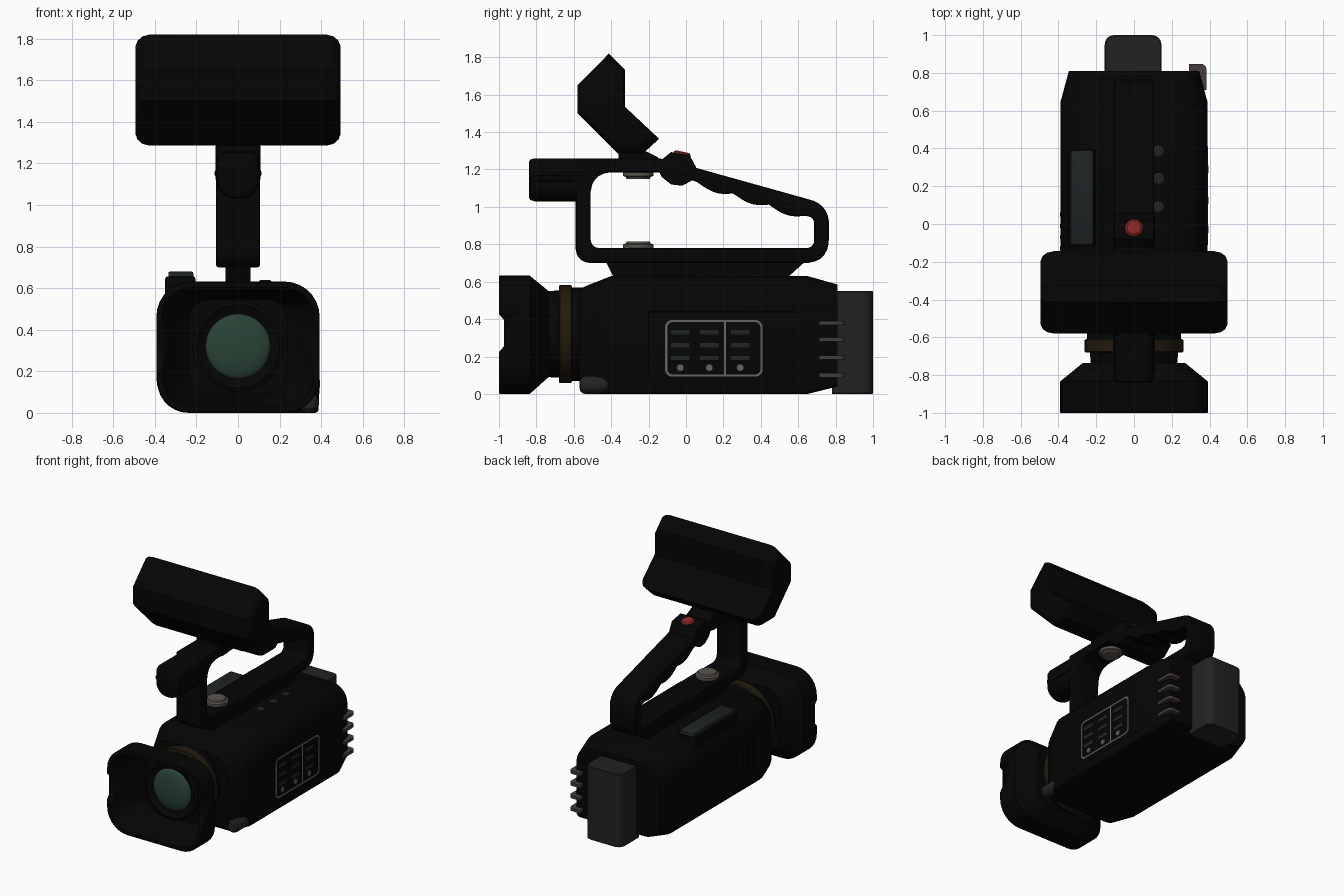
import bpy, bmesh
from math import sin, cos, pi, radians
from mathutils import Vector

if "Cube" in bpy.data.objects:
    bpy.data.objects.remove(bpy.data.objects["Cube"])


def material(name, *rgb):
    m = bpy.data.materials.new(name)
    m.diffuse_color = (*rgb, 1)
    m.use_nodes = True
    m.node_tree.nodes["Principled BSDF"].inputs["Base Color"].default_value = m.diffuse_color
    return m


BLACK = material("black", .0015, .0015, .0015)
DARK = material("dark_grey", .016, .016, .016)
SLATE = material("slate", .014, .018, .019)
GLASS = material("glass", .022, .055, .036)
RED = material("red", .25, .02, .02)
GOLD = material("gold", .016, .011, .004)
LINE = material("light_grey", .13, .13, .13)
METAL = material("metal", .10, .088, .075)
HOOK = material("hook_grey", .06, .046, .046)


def finish(ob, mat):
    ob.data.materials.append(mat)
    bpy.ops.object.select_all(action='DESELECT')
    ob.select_set(True)
    bpy.context.view_layer.objects.active = ob
    bpy.ops.object.shade_smooth_by_angle(angle=radians(32))
    return ob


def loft(name, rings, mat):
    """Skin a row of equal-length rings and cap both ends."""
    bm = bmesh.new()
    rows = [[bm.verts.new(p) for p in r] for r in rings]
    for a, b in zip(rows, rows[1:]):
        for i in range(len(a)):
            j = (i + 1) % len(a)
            bm.faces.new((a[i], a[j], b[j], b[i]))
    bm.faces.new(rows[0][::-1])
    bm.faces.new(rows[-1])
    bmesh.ops.recalc_face_normals(bm, faces=bm.faces)
    me = bpy.data.meshes.new(name)
    bm.to_mesh(me)
    bm.free()
    ob = bpy.data.objects.new(name, me)
    bpy.context.collection.objects.link(ob)
    return finish(ob, mat)


def rrect(a0, a1, b0, b1, radii, n=7):
    """Rounded rectangle; radii in order low-left, low-right, top-right, top-left."""
    if not isinstance(radii, tuple):
        radii = (radii,) * 4
    pts = []
    for k, r in enumerate(radii):
        ca = a0 + r if k in (0, 3) else a1 - r
        cb = b0 + r if k < 2 else b1 - r
        for i in range(n + 1):
            t = pi + k * pi / 2 + i * pi / 2 / n
            pts.append((ca + r * cos(t), cb + r * sin(t)))
    return pts


def section(y, w, z0, z1, r):
    return [(a, y, b) for a, b in rrect(-w, w, z0, z1, r)]


def lathe(name, origin, axis, prof, mat, n=32):
    q = Vector(axis).to_track_quat('Z', 'Y')
    return loft(name, [[Vector(origin) + q @ Vector((r * cos(2 * pi * i / n), r * sin(2 * pi * i / n), h))
                        for i in range(n)] for r, h in prof], mat)


def box(name, lo, hi, mat, r=.01):
    """Box with softened edges."""
    (x0, y0, z0), (x1, y1, z1) = lo, hi
    rings = [[(x, y, z) for x, y in rrect(x0 + d, x1 - d, y0 + d, y1 - d, max(r - d, .001), 4)]
             for z, d in ((z0, r * .7), (z0 + r * .3, r * .2), (z0 + r, 0),
                          (z1 - r, 0), (z1 - r * .3, r * .2), (z1, r * .7))]
    return loft(name, rings, mat)


def fillet(pts, n=7):
    """Round polygon corners given as (y, z, radius)."""
    out = []
    for i, (a, b, r) in enumerate(pts):
        p = Vector((a, b))
        if r == 0:
            out.append(p)
            continue
        u = (Vector(pts[i - 1][:2]) - p).normalized()
        v = (Vector(pts[(i + 1) % len(pts)][:2]) - p).normalized()
        for k in range(n + 1):
            t = k / n
            w = 1.25 * t * (1 - t)
            out.append(p + u * r * ((1 - t) ** 2 - .1 * w) + v * r * (t ** 2 - .1 * w))
    return out


def profile(name, loops, x0, x1, mat, bevel=0):
    """Side outline (with holes) extruded across x."""
    cu = bpy.data.curves.new(name, 'CURVE')
    cu.dimensions, cu.fill_mode = '2D', 'BOTH'
    for pts in loops:
        s = cu.splines.new('POLY')
        s.points.add(len(pts) - 1)
        for sp, p in zip(s.points, pts):
            sp.co = (p[0], p[1], 0, 1)
        s.use_cyclic_u = True
    cu.extrude, cu.bevel_depth = (x1 - x0) / 2 - bevel, bevel
    cu.bevel_resolution, cu.offset = 1, -bevel
    ob = bpy.data.objects.new(name, cu)
    bpy.context.collection.objects.link(ob)
    ob.location.x, ob.rotation_euler = (x0 + x1) / 2, (pi / 2, 0, pi / 2)
    bpy.ops.object.select_all(action='DESELECT')
    ob.select_set(True)
    bpy.context.view_layer.objects.active = ob
    bpy.ops.object.convert(target='MESH')
    ob = bpy.context.object
    bm = bmesh.new()
    bm.from_mesh(ob.data)
    bmesh.ops.remove_doubles(bm, verts=bm.verts, dist=1e-5)
    bmesh.ops.recalc_face_normals(bm, faces=bm.faces)
    bm.to_mesh(ob.data)
    bm.free()
    return finish(ob, mat)


# Main body, battery
R = (.15, .02, .16, .16)
loft("body", [section(-.57, .31, .03, .56, (.14, .04, .14, .14)), section(-.54, .335, 0, .575, R),
              section(-.40, .388, 0, .63, R), section(.65, .388, 0, .63, R),
              section(.81, .345, .04, .585, (.12, .03, .13, .13))], BLACK)
loft("battery", [[(x, y, z) for x, y in rrect(-.155 + d, .145 - d, .78, 1 - d, (.002, .002, .05, .05))]
                 for z, d in ((0, .004), (.004, 0), (.545, 0), (.55, .005))], DARK)

# Lens hood: thin walls, notched at both sides
hood = loft("lens_hood", [section(-.735, .27, .09, .55, .12), section(-.835, .393, 0, .632, .17),
                          section(-.996, .393, 0, .632, .17), section(-1, .389, .004, .628, .166),
                          section(-1, .365, .028, .604, .145), section(-.84, .315, .078, .554, .1),
                          section(-.765, .235, .095, .545, .1)], BLACK)
cut = profile("hood_cutter", [[(-1.02, .20), (-.973, .255), (-.973, .395), (-1.02, .45)]], -.5, .5, BLACK)
cut.hide_render = True
mod = hood.modifiers.new("notch", 'BOOLEAN')
mod.operation, mod.object = 'DIFFERENCE', cut
bpy.context.view_layer.objects.active = hood
bpy.ops.object.modifier_apply(modifier="notch")
bpy.data.objects.remove(cut)

# Lens
lens = (0, 0, .32)
lathe("lens_barrel", lens, (0, 1, 0), [(.23, -.745), (.235, -.62), (.25, -.61), (.25, -.54)], BLACK, 48)
lathe("focus_ring", lens, (0, 1, 0), [(.255, -.68), (.262, -.675), (.262, -.615), (.255, -.61)], GOLD, 48)
lathe("lens_rim", lens, (0, 1, 0), [(.22, -.75), (.22, -.795), (.20, -.805), (.18, -.79), (.155, -.78)], BLACK, 48)
lathe("lens_glass", lens, (0, -1, 0), [(.157 * cos(t), .778 + .04 * sin(t))
                                       for t in [i * pi / 16.2 for i in range(9)]], GLASS, 48)

# Carry handle: loop with finger grips on a narrow foot
grips = []
for i in range(31):
    t = i / 30
    grips.append((.635 - .575 * t, .952 + .18 * t - .025 * abs(sin(3 * pi * t)), 0))
outer = [(-.59, .70, .1), (.763, .70, .15), (.765, 1.01, .12), (-.13, 1.26, .05), (-.59, 1.26, .02)]
inner = [(-.51, .78, .06), (.685, .78, .05), (.685, .945, .04), *grips, (-.08, 1.185, 0), (-.51, 1.185, .14)]
profile("handle", [fillet(outer), fillet(inner)[::-1]], -.107, .107, BLACK, .014)
profile("handle_foot", [[(-.385, .62), (.54, .62), (.64, .71), (-.43, .71)]], -.06, .06, BLACK)
profile("record_block", [[(-.145, 1.24), (-.08, 1.293), (.02, 1.275), (.055, 1.21), (.03, 1.14),
                          (-.02, 1.113), (-.08, 1.12), (-.13, 1.16), (-.15, 1.2)]], -.108, .108, BLACK, .012)
lathe("record_button", (0, -.026, 1.258), (0, .22, 1), [(.046, 0), (.046, .03), (.036, .038)], RED)
for name, z, s in (("lower_knob", .775, 1), ("upper_knob", 1.19, -1)):
    lathe(name, (0, -.255, z), (0, 0, s), [(.082, 0), (.082, .024), (.066, .03), (.062, .041)], METAL)

# Microphone at the front of the handle, rounder underneath
M = (.095, .095, .05, .05)
loft("microphone", [section(-.84, .085, 1.05, 1.24, (.075, .075, .035, .035)),
                    section(-.833, .097, 1.037, 1.252, (.088, .088, .045, .045)),
                    section(-.81, .105, 1.03, 1.26, M), section(-.55, .105, 1.03, 1.26, M)], BLACK)
box("mic_seam", (-.112, -.825, 1.137), (.112, -.55, 1.168), BLACK, .008)

# Tilted screen and its mount
side = [(-.412, 1.82), (-.58, 1.65), (-.58, 1.5), (-.364, 1.285), (-.23, 1.285),
        (-.144, 1.364), (-.326, 1.535), (-.326, 1.733)]
ends = [(.425, 1), (.46, .965), (.483, .89), (.494, .78)]
steps = [(-x, f) for x, f in ends[::-1]] + ends
loft("screen", [[(x, -.37 + (a + .37) * f, 1.55 + (b - 1.55) * f) for a, b in side] for x, f in steps], BLACK)
profile("screen_mount", [[(-.36, 1.24), (-.13, 1.23), (-.15, 1.265), (-.21, 1.295), (-.36, 1.295)]],
        -.095, .095, BLACK)

# Control panel on the right side
box("side_panel", (.37, -.20, .06), (.39, .60, .44), BLACK, .004)
profile("panel_frame", [rrect(-.112, .41, .092, .396, .04), rrect(-.1, .398, .104, .384, .03)[::-1]],
        .38, .393, LINE)
box("panel_divider", (.38, .203, .1), (.393, .215, .39), LINE, .002)
for i, y in enumerate((-.03, .125, .29)):
    for j, z in enumerate((.19, .26, .33)):
        box(f"panel_key_{i}{j}", (.375, y - .05, z - .013), (.393, y + .05, z + .013), SLATE, .002)
    lathe(f"panel_knob_{i}", (.375, y, .14), (1, 0, 0), [(.021, 0), (.021, .016), (.018, .019)], LINE, 20)

# Rear hooks and lower front pin
for i, z in enumerate((.10, .195, .29, .38)):
    loft(f"rear_hook_{i}", [[(x, y, z + dz) for x, y in rrect(.29, .383, .71, .848, (.002, .002, .03, .002))]
                            for dz in (-.011, .011)], HOOK)
lathe("front_pin", (.342, 0, .048), (0, 1, 0), [(.03, -.567), (.044, -.555), (.048, -.54), (.048, -.45),
                                                (.04, -.42), (.02, -.405)], DARK)

# Top controls
box("top_tray", (-.35, -.12, .54), (-.205, .40, .655), BLACK)
box("top_display", (-.335, -.11, .60), (-.215, .39, .68), SLATE)
for i, y in enumerate((.09, .24, .385)):
    lathe(f"top_button_{i}", (.13, y, .62), (0, 0, 1), [(.03, 0), (.03, .014), (.022, .019)], DARK, 20)

# Vent ribs on the left side
for i in range(6):
    y = -.25 + i * .06
    box(f"vent_rib_{i}", (-.393, y - .01, .2), (-.37, y + .01, .43), BLACK, .003)
